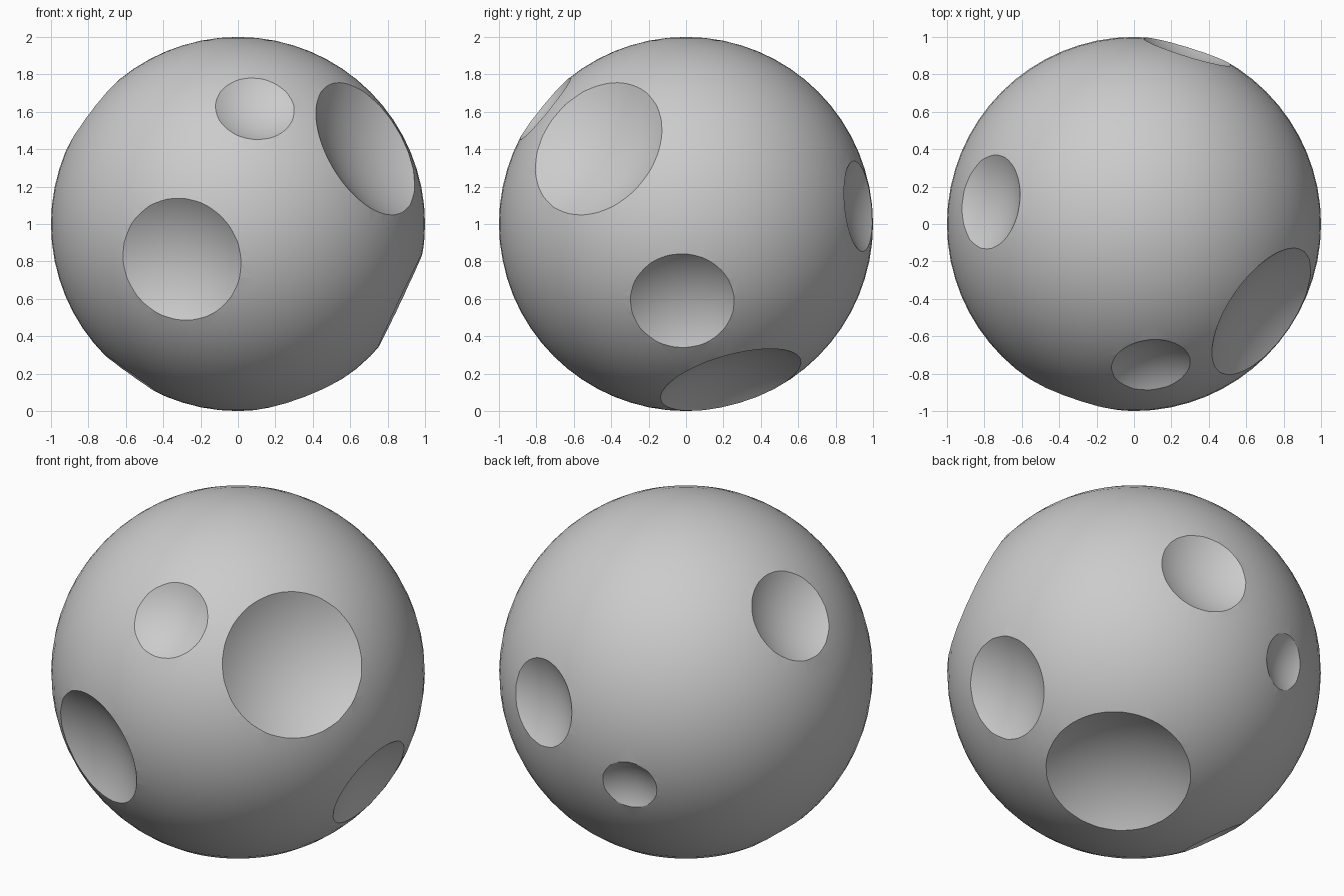
import bpy
import math
from mathutils import Vector

if "Cube" in bpy.data.objects:
    bpy.data.objects.remove(bpy.data.objects["Cube"], do_unlink=True)

CENTRE = Vector((0, 0, 1))
WALL = math.radians(29)  # slope of the crater wall at its rim

# Crater direction from the centre, and rim radius
CRATERS = [
    ((0.74, -0.508, 0.437), 0.395),
    ((0.092, -0.77, 0.63), 0.213),
    ((-0.318, -0.927, -0.2), 0.335),
    ((0.904, -0.021, -0.427), 0.279),
    ((0.337, 0.26, -0.905), 0.39),
    ((0.294, 0.95, 0.098), 0.246),
    ((-0.791, 0.122, 0.6), 0.255),
    ((-0.278, 0.928, -0.243), 0.155),
    ((-0.58, -0.03, -0.81), 0.17),
]

# Stone colour
grey = bpy.data.materials.new("stone_grey")
grey.use_nodes = True
colour = (0.6, 0.6, 0.6, 1)
grey.diffuse_color = colour
grey.node_tree.nodes["Principled BSDF"].inputs["Base Color"].default_value = colour


def ball(name, radius, location, segments):
    bpy.ops.mesh.primitive_uv_sphere_add(
        segments=segments, ring_count=segments // 2, radius=radius, location=location)
    obj = bpy.context.object
    obj.name = name
    obj.data.materials.append(grey)
    bpy.ops.object.shade_smooth()
    return obj


# Round body
body = ball("cratered_ball", 1, CENTRE, 64)

# Scoop each crater out with a larger ball that dips into the surface
for direction, rim in CRATERS:
    axis = Vector(direction).normalized()
    radius = rim / math.sin(WALL)
    distance = math.sqrt(1 - rim * rim) + radius * math.cos(WALL)
    cutter = ball("crater_cutter", radius, CENTRE + axis * distance, 96)
    cutter.rotation_euler = axis.to_track_quat("Z", "Y").to_euler()
    cutter.hide_render = True
    bpy.context.view_layer.objects.active = body
    scoop = body.modifiers.new("scoop", "BOOLEAN")
    scoop.operation = "DIFFERENCE"
    scoop.solver = "EXACT"
    scoop.object = cutter
    bpy.ops.object.modifier_apply(modifier=scoop.name)
    bpy.data.objects.remove(cutter, do_unlink=True)

# Smooth surfaces with crisp crater rims
bpy.ops.object.select_all(action="DESELECT")
body.select_set(True)
bpy.context.view_layer.objects.active = body
bpy.ops.object.shade_smooth_by_angle(angle=math.radians(25))
